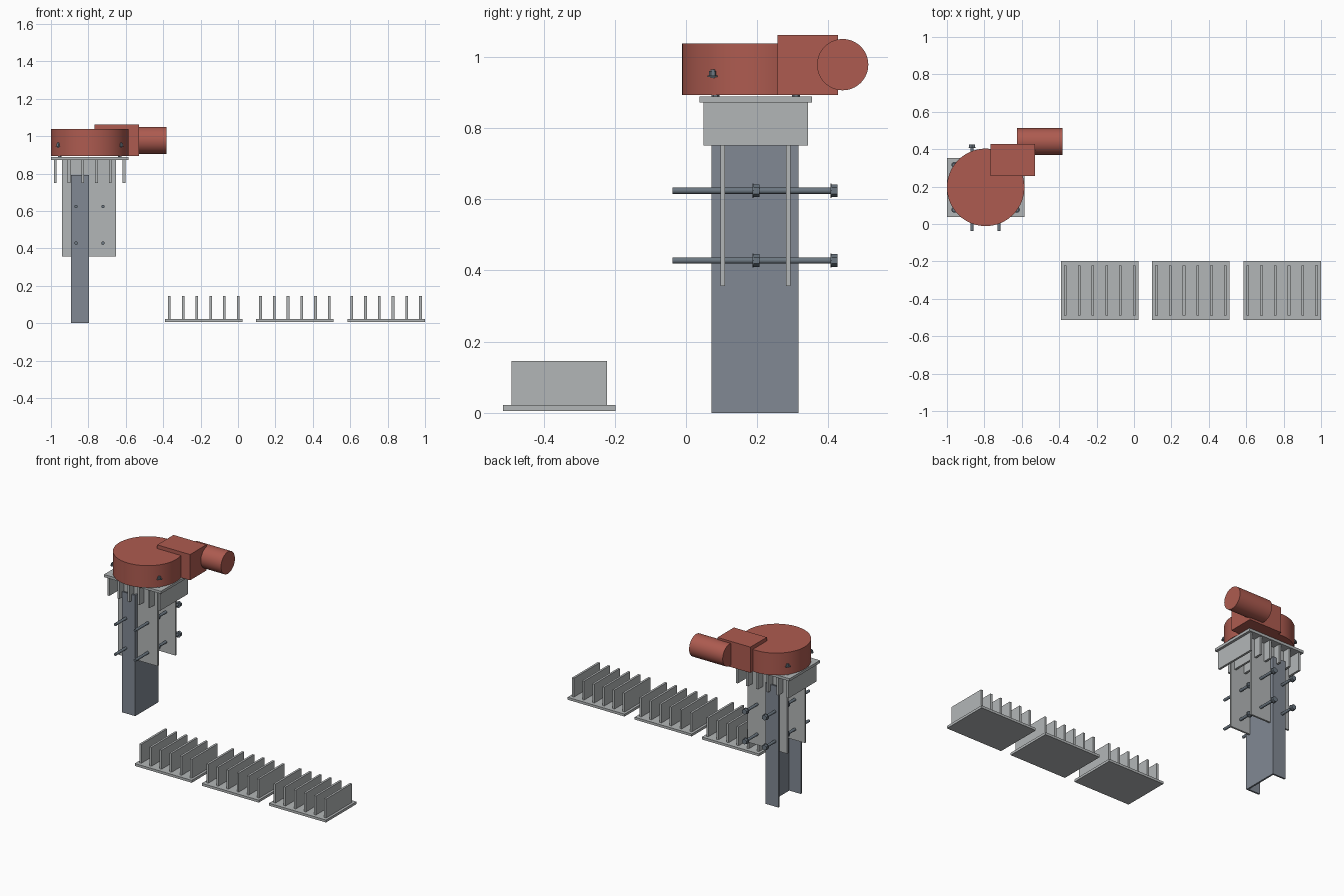
import bpy, bmesh, math
from mathutils import Matrix, Vector

if "Cube" in bpy.data.objects:
    bpy.data.objects.remove(bpy.data.objects["Cube"])


def material(name, col):
    m = bpy.data.materials.new(name)
    m.diffuse_color = (*col, 1)
    m.use_nodes = True
    m.node_tree.nodes["Principled BSDF"].inputs["Base Color"].default_value = m.diffuse_color
    return m


RED = material("red paint", (0.42, 0.105, 0.08))
GREY = material("light grey metal", (0.45, 0.47, 0.475))
STEEL = material("blue grey steel", (0.22, 0.25, 0.295))
BOLT = material("dark bolt steel", (0.15, 0.185, 0.22))


def finish(name, bm, mat, smooth=False):
    me = bpy.data.meshes.new(name)
    bmesh.ops.recalc_face_normals(bm, faces=bm.faces)
    bm.to_mesh(me)
    bm.free()
    me.materials.append(mat)
    ob = bpy.data.objects.new(name, me)
    bpy.context.collection.objects.link(ob)
    if smooth:
        bpy.ops.object.select_all(action='DESELECT')
        ob.select_set(True)
        bpy.context.view_layer.objects.active = ob
        bpy.ops.object.shade_smooth_by_angle(angle=math.radians(35))
    return ob


def add_box(bm, x0, x1, y0, y1, z0, z1):
    m = Matrix.Translation(((x0 + x1) / 2, (y0 + y1) / 2, (z0 + z1) / 2))
    m = m @ Matrix.Diagonal((x1 - x0, y1 - y0, z1 - z0, 1))
    bmesh.ops.create_cube(bm, size=1, matrix=m)


def add_cyl(bm, a, b, r, seg):
    a, b = Vector(a), Vector(b)
    rot = (b - a).to_track_quat('Z', 'Y').to_matrix().to_4x4()
    bmesh.ops.create_cone(bm, cap_ends=True, segments=seg, radius1=r, radius2=r,
                          depth=(b - a).length,
                          matrix=Matrix.Translation((a + b) / 2) @ rot)


CX, CY = -0.793, 0.196


def finned_plate(name, cx, cy, z0, z1, fin_end, fin_len):
    """Flat plate with six parallel fins on one side."""
    bm = bmesh.new()
    add_box(bm, cx - 0.207, cx + 0.207, cy - 0.158, cy + 0.158, z0, z1)
    lo, hi = (z1, fin_end) if fin_end > z1 else (fin_end, z0)
    for i in range(6):
        x = cx + (i - 2.5) * 0.0735
        add_box(bm, x - 0.007, x + 0.007, cy - fin_len / 2, cy + fin_len / 2, lo, hi)
    return finish(name, bm, GREY)


# Three spare finned plates lying on the ground
for i, x in enumerate((-0.183, 0.304, 0.792)):
    finned_plate(f"spare_finned_plate_{i + 1}", x, -0.356, 0.006, 0.022, 0.146, 0.267)

# Mounted finned plate, fins downward
finned_plate("mounted_finned_plate", CX, CY, 0.872, 0.889, 0.751, 0.293)

# Two long clamp plates hanging from the mounted plate
for name, y in (("front_clamp_plate", 0.103), ("back_clamp_plate", 0.287)):
    bm = bmesh.new()
    add_box(bm, -0.94, -0.651, y - 0.006, y + 0.006, 0.357, 0.872)
    finish(name, bm, GREY)

# Channel post, open toward -x
x0, x1, y0, y1, t = -0.892, -0.797, 0.072, 0.316, 0.011
profile = [(x0, y0), (x1, y0), (x1, y1), (x0, y1),
           (x0, y1 - t), (x1 - t, y1 - t), (x1 - t, y0 + t), (x0, y0 + t)]
bm = bmesh.new()
face = bm.faces.new([bm.verts.new((x, y, 0)) for x, y in profile])
ext = bmesh.ops.extrude_face_region(bm, geom=[face], use_keep_orig=True)
bmesh.ops.translate(bm, vec=(0, 0, 0.792),
                    verts=[v for v in ext["geom"] if isinstance(v, bmesh.types.BMVert)])
finish("channel_post", bm, STEEL)

# Clamp bolts with washers, middle nuts and end nuts
for i, x in enumerate((-0.866, -0.722)):
    for j, z in enumerate((0.428, 0.624)):
        bm = bmesh.new()
        add_cyl(bm, (x, -0.038, z), (x, 0.425, z), 0.009, 20)
        for w, n0, n1 in ((0.188, 0.190, 0.206), (0.407, 0.409, 0.426)):
            add_cyl(bm, (x, w - 0.0015, z), (x, w + 0.002, z), 0.020, 24)
            add_cyl(bm, (x, n0, z), (x, n1, z), 0.018, 6)
        finish(f"clamp_bolt_{i}{j}", bm, BOLT, True)

# Red drum housing
bm = bmesh.new()
add_cyl(bm, (CX, CY, 0.893), (CX, CY, 1.038), 0.207, 96)
finish("drum_housing", bm, RED, True)

# Gearbox block
bm = bmesh.new()
add_box(bm, -0.767, -0.528, 0.257, 0.427, 0.893, 1.062)
finish("gearbox", bm, RED)

# Motor barrel
bm = bmesh.new()
add_cyl(bm, (-0.625, 0.440, 0.978), (-0.381, 0.440, 0.978), 0.072, 64)
finish("motor", bm, RED, True)

# Corner bolts half buried in the drum
for i, sx in enumerate((-1, 1)):
    for j, sy in enumerate((-1, 1)):
        x, y = CX + sx * 0.167, CY + sy * 0.12
        xb, yb = CX + sx * 0.160, CY + sy * 0.113
        bm = bmesh.new()
        add_cyl(bm, (xb, yb, 0.885), (xb, yb, 0.94), 0.007, 16)
        add_cyl(bm, (xb, yb, 0.886), (xb, yb, 0.8935), 0.011, 6)
        add_cyl(bm, (x, y, 0.944), (x, y, 0.948), 0.016, 24)
        add_cyl(bm, (x, y, 0.948), (x, y, 0.960), 0.012, 6)
        add_cyl(bm, (x, y, 0.940), (x, y, 0.965), 0.007, 16)
        finish(f"corner_bolt_{i}{j}", bm, BOLT, True)
